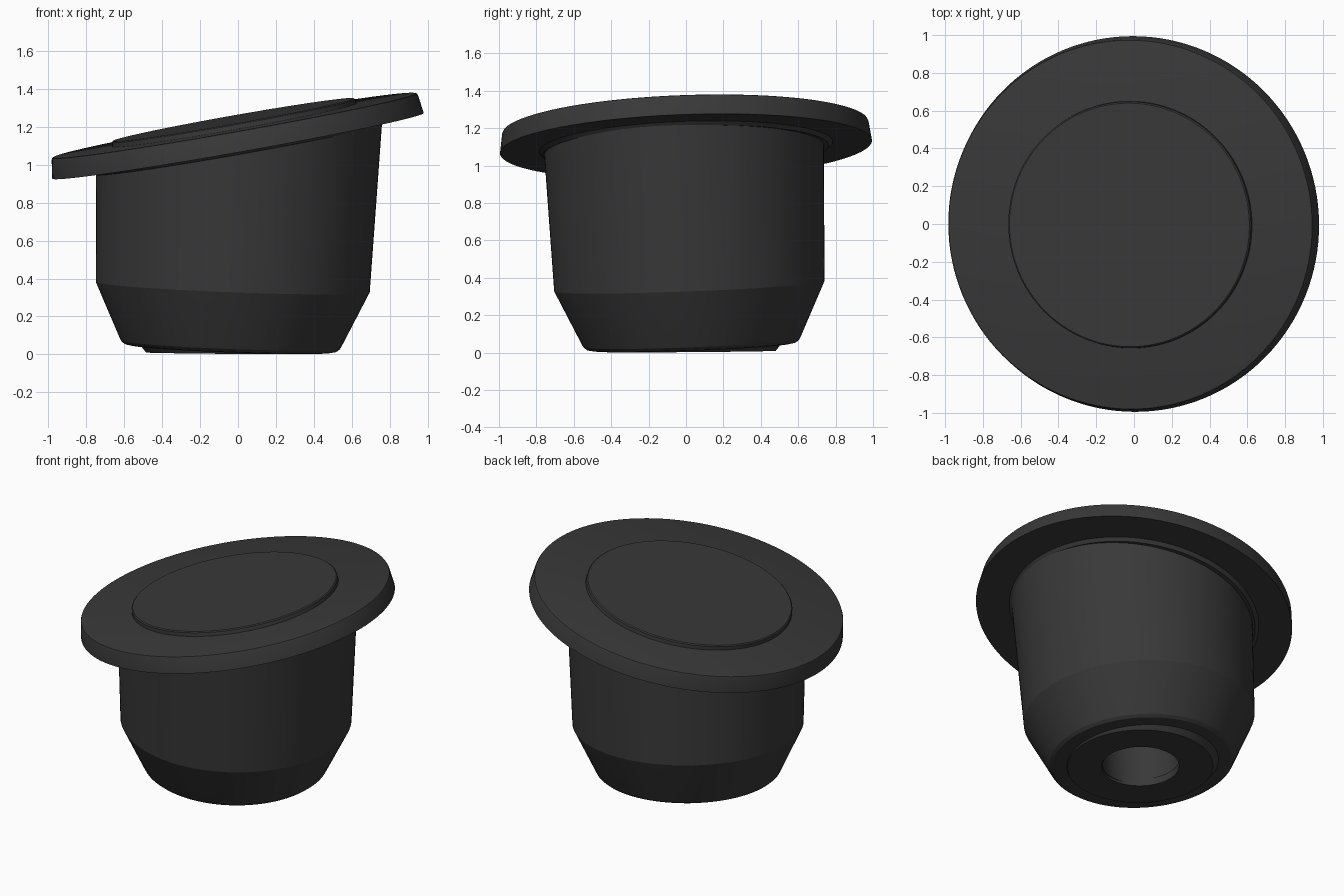
import bpy, bmesh, math
from mathutils import Vector

if "Cube" in bpy.data.objects:
    bpy.data.objects.remove(bpy.data.objects["Cube"])

SEG = 128
mat = bpy.data.materials.new("dark_rubber")
mat.diffuse_color = (0.04, 0.04, 0.04, 1)
mat.use_nodes = True
mat.node_tree.nodes["Principled BSDF"].inputs["Base Color"].default_value = mat.diffuse_color


def lathe(name, profile, origin, normal, closed=False, cut=None):
    """Spin (radius, height) points about a tilted axis; cut = (point, normal) trims above a plane."""
    rot = Vector((0, 0, 1)).rotation_difference(Vector(normal).normalized())
    bm = bmesh.new()
    rings = []
    for r, h in profile:
        n = SEG if r > 0 else 1
        rings.append([bm.verts.new(Vector(origin) + rot @ Vector((
            r * math.cos(2 * math.pi * i / SEG), r * math.sin(2 * math.pi * i / SEG), h)))
            for i in range(n)])
    pairs = list(zip(rings, rings[1:]))
    if closed:
        pairs.append((rings[-1], rings[0]))
    for a, b in pairs:
        for i in range(SEG):
            j = (i + 1) % SEG
            quad = [a[i % len(a)], a[j % len(a)], b[j % len(b)], b[i % len(b)]]
            bm.faces.new(list(dict.fromkeys(quad)))
    if cut:
        geom = bm.verts[:] + bm.edges[:] + bm.faces[:]
        bmesh.ops.bisect_plane(bm, geom=geom, plane_co=cut[0], plane_no=cut[1], clear_outer=True)
        bmesh.ops.holes_fill(bm, edges=[e for e in bm.edges if e.is_boundary])
    bmesh.ops.recalc_face_normals(bm, faces=bm.faces[:])
    me = bpy.data.meshes.new(name)
    bm.to_mesh(me)
    bm.free()
    me.materials.append(mat)
    ob = bpy.data.objects.new(name, me)
    bpy.context.collection.objects.link(ob)
    bpy.ops.object.select_all(action='DESELECT')
    ob.select_set(True)
    bpy.context.view_layer.objects.active = ob
    bpy.ops.object.shade_smooth_by_angle(angle=math.radians(20))
    return ob


top_n = (-0.177, -0.035, 1)      # tilt of the flange
body_n = (0.038, -0.038, 1)      # lean of the cup
top_o = Vector((0, 0, 1.10))     # centre of the flange underside

# Wide tilted flange with drafted edge
lathe("flange", [(0, 0), (0.995, 0), (0.981, 0.098), (0.977, 0.107), (0.968, 0.11), (0, 0.11)],
      top_o, top_n)

# Raised round cap on the flange
lathe("top_cap", [(0, 0.1), (0.655, 0.1), (0.652, 0.134), (0.645, 0.14), (0, 0.14)],
      top_o, top_n)

# Thin collar under the flange
lathe("collar", [(0, 0.03), (0.785, 0.03), (0.785, 0), (0.765, -0.02), (0, -0.02)],
      top_o, top_n, cut=None).data.update()

# Tapered cup body with a blind bore, trimmed inside the flange
lathe("cup_body", [(0, 0.75), (0.245, 0.75), (0.245, 0), (0.535, 0), (0.56, 0.005),
                   (0.578, 0.02), (0.586, 0.035), (0.723, 0.325), (0.762, 1.45)],
      (-0.04, 0.03, 0.03), body_n, cut=(top_o + Vector((0, 0, 0.04)), Vector(top_n).normalized()))

# Nearly level foot pad around the bore
lathe("foot_pad", [(0.243, 0.05), (0.243, 0), (0.455, 0), (0.495, 0.05)],
      (-0.03, 0.025, 0.006), (0.008, -0.008, 1), closed=True)
